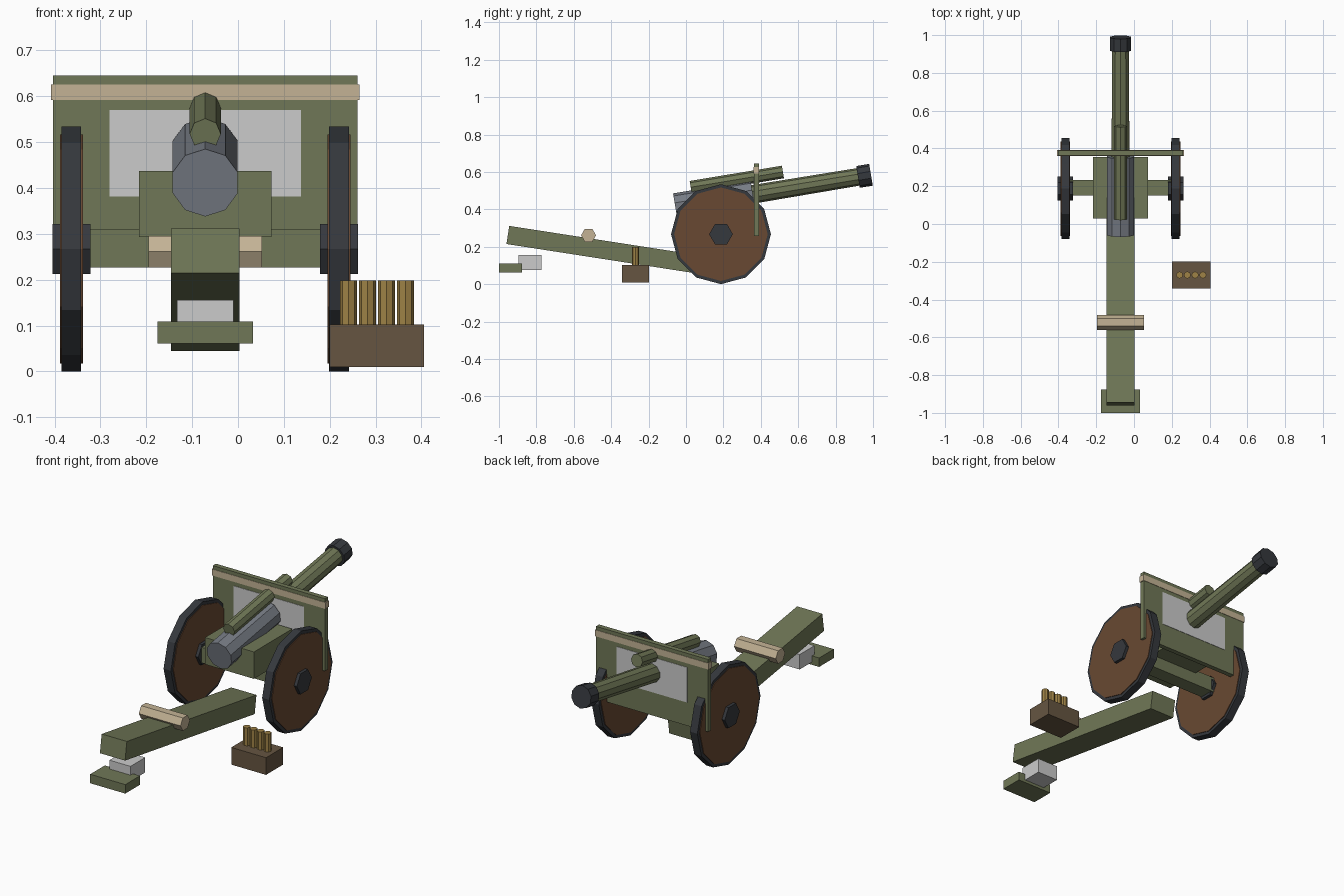
import bpy, bmesh, math
from mathutils import Vector, Matrix

if "Cube" in bpy.data.objects:
    bpy.data.objects.remove(bpy.data.objects["Cube"])

COLORS = {
    "green": (.163, .187, .095), "tan": (.55, .45, .30), "wood": (.14, .066, .032),
    "crate": (.133, .091, .053), "brass": (.342, .223, .061),
    "steel": (.184, .201, .233), "dark": (.036, .04, .047),
}
MATS = {}
for key, rgb in COLORS.items():
    MATS[key] = bpy.data.materials.new(key + "_paint")
    MATS[key].diffuse_color = (*rgb, 1)


def finish(name, bm, color):
    bmesh.ops.recalc_face_normals(bm, faces=bm.faces)
    me = bpy.data.meshes.new(name)
    bm.to_mesh(me)
    bm.free()
    if color:
        me.materials.append(MATS[color])
    ob = bpy.data.objects.new(name, me)
    bpy.context.collection.objects.link(ob)
    return ob


def box(name, center, size, color=None, tilt=0):
    bm = bmesh.new()
    m = (Matrix.Translation(center) @ Matrix.Rotation(math.radians(tilt), 4, 'X')
         @ Matrix.Diagonal((*size, 1)))
    bmesh.ops.create_cube(bm, size=1, matrix=m)
    return finish(name, bm, color)


def prism(name, a, b, r0, r1, sides, color, up=(0, 0, 1)):
    """Faceted rod from a to b with its first vertex towards 'up'."""
    a, b = Vector(a), Vector(b)
    d = (b - a).normalized()
    u = Vector(up)
    u = (u - d * u.dot(d)).normalized()
    w = d.cross(u)
    bm = bmesh.new()
    rings = []
    for c, r in ((a, r0), (b, r1)):
        rings.append([bm.verts.new(c + r * (u * math.cos(t) + w * math.sin(t)))
                      for t in (2 * math.pi * i / sides for i in range(sides))])
    for ring in rings:
        bm.faces.new(ring)
    for i in range(sides):
        j = (i + 1) % sides
        bm.faces.new((rings[0][i], rings[0][j], rings[1][j], rings[1][i]))
    return finish(name, bm, color)


CX = -.0715           # centre line of the gun
WY, WZ = .187, .267   # wheel axis

# Wheels: tyre, wooden disc and hub on each side
for side, s in (("left", -1), ("right", 1)):
    x = CX + s * .292
    for part, half, r, n, col, up in (
            ("tyre", .0215, .267, 12, "dark", (0, 0, 1)),
            ("wheel_disc", .025, .25, 12, "wood", (0, 0, 1)),
            ("hub", .0415, .0635, 6, "dark", (0, 1, 0))):
        prism(f"{side}_{part}", (x - half, WY, WZ), (x + half, WY, WZ), r, r, n, col, up)

# Axle and cradle
box("axle", (CX, .192, .268), (.584, .08, .083), "green")
box("cradle", (CX, .192, .365), (.29, .324, .144), "green")

# Shield with grey panel and top band
box("shield", (CX, .376, .451), (.664, .026, .388), "green")
box("shield_panel", (CX, .376, .476), (.417, .030, .188))
box("shield_band", (CX, .376, .609), (.673, .030, .034), "tan")

# Elevated barrel group, placed along the bore axis
BREECH = Vector((CX, -.057, .4115))
AXIS = Vector((0, math.cos(math.radians(9.4)), math.sin(math.radians(9.4))))
for name, s0, s1, r0, r1, col in (
        ("barrel_jacket", 0, .42, .0746, .0746, "steel"),
        ("barrel", .3, 1.03, .050, .047, "green"),
        ("muzzle_ring", .99, 1.06, .059, .059, "dark")):
    prism(name, BREECH + AXIS * s0, BREECH + AXIS * s1, r0, r1, 10, col)
recoil = Vector((CX, .025, .518))
prism("recoil_cylinder", recoil, recoil + AXIS * .5, .034, .034, 8, "green")

# Trail, lifting handle, foot
box("trail", (CX, -.404, .178), (.149, 1.11, .098), "green", -8.8)
prism("trail_handle", (CX - .1235, -.521, .261), (CX + .1235, -.521, .261),
      .04, .04, 6, "tan", (0, 1, 0))
box("trail_block", (CX, -.834, .116), (.124, .125, .08))
box("trail_foot", (CX, -.938, .085), (.208, .124, .048), "green")

# Ammunition crate with four shells
box("ammo_crate", (.303, -.27, .056), (.206, .145, .092), "crate")
for i in range(4):
    x = .241 + .0413 * i
    prism(f"shell_{i + 1}", (x, -.27, .09), (x, -.27, .198), .0185, .0185, 8, "brass", (0, 1, 0))

for m in bpy.data.materials:
    if m.users and not m.is_grease_pencil:
        m.use_nodes = True
        m.node_tree.nodes["Principled BSDF"].inputs["Base Color"].default_value = m.diffuse_color
